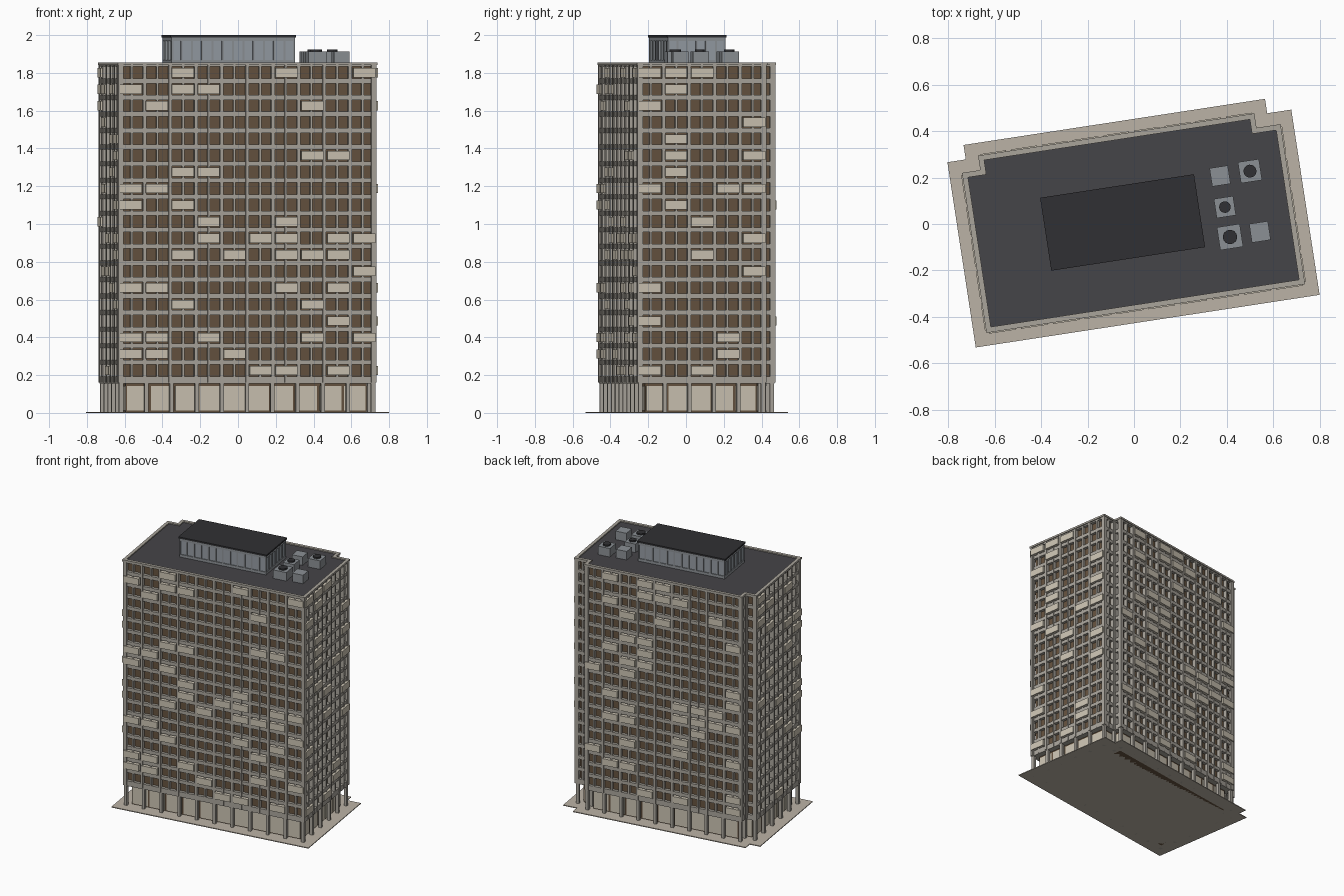
import bpy, bmesh, math, random
from mathutils import Matrix, Vector

if "Cube" in bpy.data.objects:
    bpy.data.objects.remove(bpy.data.objects["Cube"])

random.seed(4)
ROT = Matrix.Rotation(math.radians(8.7), 4, 'Z')

# Tower footprint (counter-clockwise, front edge first) and bays per edge
FOOT = [(-.70, -.368), (.69, -.368), (.69, .33), (.585, .33),
        (.585, .393), (-.62, .393), (-.62, .33), (-.70, .33)]
BAYS = [10, 5, 1, 1, 9, 1, 1, 5]
SPLIT = [2, 2, 2, 1, 2, 1, 1, 2]          # windows per bay
FLOORS, Z0, PITCH = 19, .1807, .0876


def material(name, rgb):
    m = bpy.data.materials.new(name)
    m.diffuse_color = (*rgb, 1)
    m.use_nodes = True
    m.node_tree.nodes["Principled BSDF"].inputs["Base Color"].default_value = m.diffuse_color
    return m


CONCRETE = material("concrete", (.40, .375, .33))
PANEL = material("pale_panel", (.60, .55, .45))
GLASS = material("bronze_glass", (.13, .085, .05))
PAVING = material("paving", (.50, .45, .38))
ROOF = material("roofing", (.06, .058, .065))
METAL = material("metal", (.26, .28, .30))
PANE = material("penthouse_pane", (.30, .33, .37))
DARK = material("dark_trim", (.03, .03, .033))


def edges(poly):
    out = []
    for i, p in enumerate(poly):
        a, b = Vector(p), Vector(poly[(i + 1) % len(poly)])
        d = (b - a).normalized()
        out.append((a, d, Vector((d.y, -d.x)), (b - a).length))
    return out


def offset(poly, dist):
    e = edges(poly)
    return [tuple(e[i][0] + dist * (e[i][2] + e[i - 1][2])) for i in range(len(poly))]


def rect(u0, u1, v0, v1):
    return [(u0, v0), (u1, v0), (u1, v1), (u0, v1)]


class Part:
    """Collects solids of one material into one object."""
    def __init__(self, name, mat):
        self.name, self.mat, self.bm = name, mat, bmesh.new()

    def prism(self, poly, z0, z1):
        lo = [self.bm.verts.new((*p, z0)) for p in poly]
        hi = [self.bm.verts.new((*p, z1)) for p in poly]
        self.bm.faces.new(lo[::-1])
        self.bm.faces.new(hi)
        for i in range(len(poly)):
            j = (i + 1) % len(poly)
            self.bm.faces.new((lo[i], lo[j], hi[j], hi[i]))

    def on_edge(self, e, s0, s1, d0, d1, z0, z1):
        a, d, n, _ = e
        self.prism([tuple(a + d * s + n * t) for s, t in
                    ((s0, d1), (s0, d0), (s1, d0), (s1, d1))][::-1], z0, z1)

    def ring(self, outer, inner, z0, z1):
        loops = [[self.bm.verts.new((*p, z)) for p in poly] for poly, z in
                 ((outer, z0), (outer, z1), (inner, z1), (inner, z0))]
        n = len(outer)
        for k in range(4):
            A, B = loops[k], loops[(k + 1) % 4]
            for i in range(n):
                j = (i + 1) % n
                self.bm.faces.new((A[i], A[j], B[j], B[i]))

    def done(self):
        bmesh.ops.transform(self.bm, matrix=ROT, verts=self.bm.verts)
        bmesh.ops.recalc_face_normals(self.bm, faces=self.bm.faces)
        me = bpy.data.meshes.new(self.name)
        self.bm.to_mesh(me)
        me.materials.append(self.mat)
        ob = bpy.data.objects.new(self.name, me)
        bpy.context.collection.objects.link(ob)


# Paving slab and recessed lobby
p = Part("paving_slab", PAVING)
p.prism(offset(FOOT, .055), 0, .006)
p.done()
p = Part("lobby_core", GLASS)
lobby = offset(FOOT, -.05)
p.prism(lobby, -.0, .16)
p.done()
p = Part("lobby_panels", PANEL)
for e, n in zip(edges(lobby), BAYS):
    w = e[3] / n
    for k in range(n):
        p.on_edge(e, k * w + .007, (k + 1) * w - .007, -.005, .004, .012, .143)
p.done()

# Ground floor columns
p = Part("ground_columns", CONCRETE)
for e, n in zip(edges(offset(FOOT, -.02)), BAYS):
    for k in range(n + 1):
        s = e[3] * k / n
        p.on_edge(e, s - .01, s + .01, -.012, .011, 0, .165)
p.done()

# Glazed tower core
p = Part("tower_glass", GLASS)
p.prism(offset(FOOT, -.03), .165, 1.835)
p.done()

# Floor bands
p = Part("floor_bands", CONCRETE)
band = offset(FOOT, -.008)
for k in range(FLOORS + 1):
    z = Z0 + k * PITCH
    p.prism(band, z - (.026 if k == 0 else .0125), z + (.0125 if k < FLOORS else 0))
p.done()

# Vertical fins: wide at bay lines, thin between paired windows
p = Part("facade_fins", CONCRETE)
for e, n, sp in zip(edges(offset(FOOT, -.008)), BAYS, SPLIT):
    for k in range(n * sp + 1):
        s = e[3] * k / (n * sp)
        main = k % sp == 0
        w, out = (.009, .005) if main else (.006, .002)
        s = min(max(s, w - .004), e[3] - w + .004) if main else s
        p.on_edge(e, s - w, s + w, -.024, out, .16, 1.842)
p.done()

# Balcony panels, one string of bay numbers per floor from the top down
FRONT = "269 023 17 - - 78 23 01 02 36 35689 24678 9 0168 27 8 01379 014 568".split()
RIGHT = "012 1 0 4 1 14 1 034 1 2 4 2 4 0 - 0 3 3 02".split()
p = Part("balcony_panels", PANEL)
for i, e in enumerate(edges(FOOT)):
    n = BAYS[i]
    if n == 1:
        continue
    w = e[3] / n
    for r in range(FLOORS):
        z = Z0 + (FLOORS - r - .5) * PITCH
        for k in range(n):
            if i < 2:
                hit = str(k) in (FRONT, RIGHT)[i][r]
            else:
                hit = random.random() < .22
            if hit:
                p.on_edge(e, k * w + .011, (k + 1) * w - .011, -.026, .005,
                          z - .025, z + .024)
p.done()

# Roof deck and parapet
p = Part("roof_deck", ROOF)
p.prism(offset(FOOT, -.02), 1.835, 1.848)
p.done()
p = Part("parapet", CONCRETE)
p.ring(FOOT, offset(FOOT, -.023), 1.842, 1.856)
p.done()

# Penthouse: panes, frame and cap
house = rect(-.378, .283, -.140, .168)
p = Part("penthouse_panes", PANE)
p.prism(offset(house, -.006), 1.84, 1.99)
p.done()
p = Part("penthouse_frame", METAL)
p.prism(house, 1.84, 1.868)
p.prism(house, 1.97, 1.99)
for e, n in zip(edges(house), (12, 6, 12, 6)):
    for k in range(n + 1):
        s = min(max(e[3] * k / n, .005), e[3] - .005)
        p.on_edge(e, s - .005, s + .005, -.01, 0, 1.86, 1.98)
p.done()
p = Part("penthouse_cap", DARK)
p.prism(offset(house, .005), 1.988, 2.0)
p.done()

# Rooftop cooling units, some with round fans
units = Part("cooling_units", METAL)
fans = Part("cooling_fans", DARK)
for x, y, h, fan in ((.371, .207, .040, 0), (.50, .228, .046, .028), (.392, .073, .042, .025),
                     (.414, -.056, .050, .031), (.543, -.034, .041, 0)):
    c = ROT.inverted() @ Vector((x, y, 0))
    units.prism(rect(c.x - h, c.x + h, c.y - h, c.y + h), 1.845, 1.912)
    if fan:
        fans.prism([(c.x + fan * math.cos(a * math.pi / 8), c.y + fan * math.sin(a * math.pi / 8))
                    for a in range(16)], 1.91, 1.923)
units.done()
fans.done()
